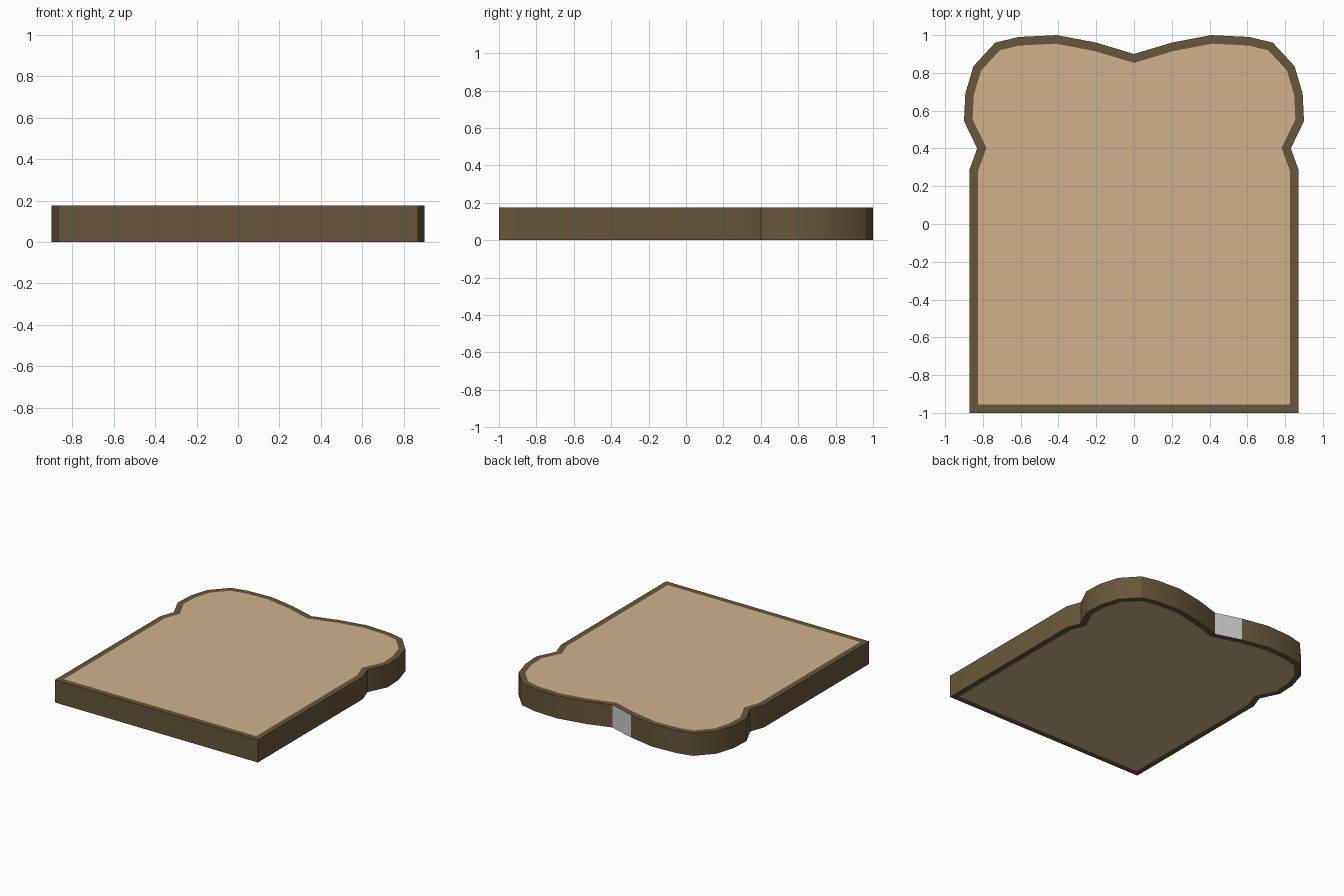
import bpy, bmesh, math

if "Cube" in bpy.data.objects:
    bpy.data.objects.remove(bpy.data.objects["Cube"])

HEIGHT, CRUST = 0.175, 0.045


def material(name, rgb):
    m = bpy.data.materials.new(name)
    m.diffuse_color = (*rgb, 1)
    m.use_nodes = True
    m.node_tree.nodes["Principled BSDF"].inputs["Base Color"].default_value = m.diffuse_color
    return m


# Right half of the slice outline, from bottom corner to the top notch
half = [(0.87, -1), (0.87, 0.29), (0.83, 0.40), (0.90, 0.545), (0.893, 0.69),
        (0.85, 0.835), (0.735, 0.96), (0.61, 0.99), (0.41, 1.0), (0.20, 0.96)]
outline = half + [(0, 0.90)] + [(-x, y) for x, y in reversed(half)]

# Solid slice: outline extruded upwards
bm = bmesh.new()
base = bm.faces.new([bm.verts.new((x, y, 0)) for x, y in outline])
ext = bmesh.ops.extrude_face_region(bm, geom=[base], use_keep_orig=True)
top_verts = [g for g in ext["geom"] if isinstance(g, bmesh.types.BMVert)]
bmesh.ops.translate(bm, verts=top_verts, vec=(0, 0, HEIGHT))
bmesh.ops.recalc_face_normals(bm, faces=bm.faces[:])

# Crust rim on both flat sides, crumb inside it
caps = [f for f in bm.faces if abs(f.normal.z) > 0.9]
bmesh.ops.inset_individual(bm, faces=caps, thickness=CRUST, use_even_offset=True)
for f in caps:
    f.material_index = 1

# One uncoloured side face next to the notch
for f in bm.faces:
    c = f.calc_center_median()
    if abs(f.normal.z) < 0.1 and -0.15 < c.x < -0.05 and c.y > 0.8:
        f.material_index = 2

mesh = bpy.data.meshes.new("bread_slice")
bm.to_mesh(mesh)
bm.free()
for m in (material("crust", (0.135, 0.093, 0.045)),
          material("crumb", (0.62, 0.45, 0.27)),
          material("plain_grey", (0.8, 0.8, 0.8))):
    mesh.materials.append(m)

bread = bpy.data.objects.new("bread_slice", mesh)
bpy.context.collection.objects.link(bread)
bpy.context.view_layer.objects.active = bread
bread.select_set(True)
bpy.ops.object.shade_smooth_by_angle(angle=math.radians(30))
